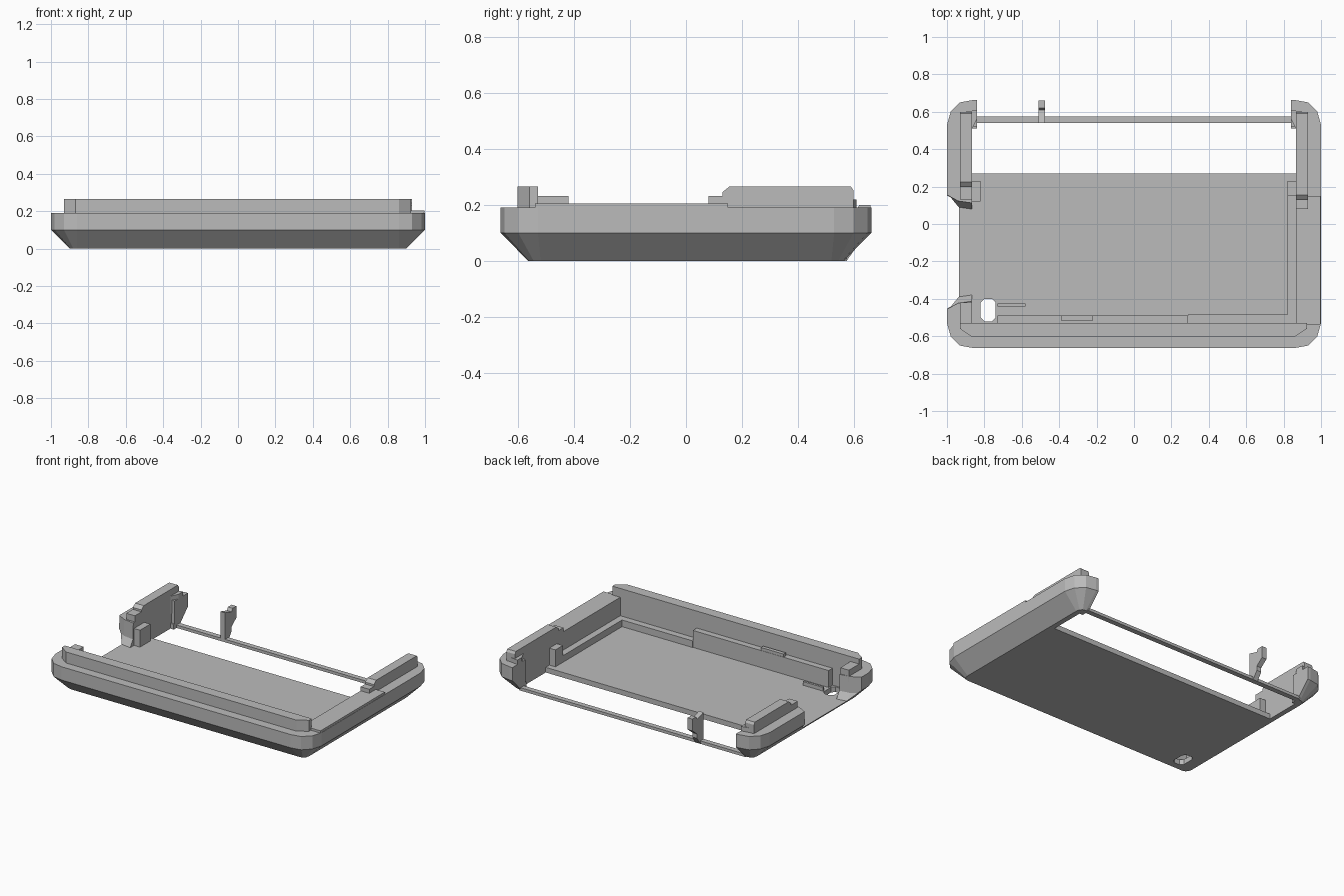
import bpy, bmesh
from mathutils import Vector

if "Cube" in bpy.data.objects:
    bpy.data.objects.remove(bpy.data.objects["Cube"])

grey = bpy.data.materials.new("plain grey")
grey.use_nodes = True
colour = (0.5, 0.5, 0.5, 1)
grey.diffuse_color = colour
grey.node_tree.nodes["Principled BSDF"].inputs["Base Color"].default_value = colour


def loft(name, rings):
    """Join closed rings of equal length and cap both ends."""
    bm = bmesh.new()
    loops = [[bm.verts.new(p) for p in ring] for ring in rings]
    n = len(loops[0])
    for a, b in zip(loops, loops[1:]):
        for i in range(n):
            j = (i + 1) % n
            bm.faces.new((a[i], a[j], b[j], b[i]))
    bm.faces.new(loops[0])
    bm.faces.new(loops[-1])
    bmesh.ops.recalc_face_normals(bm, faces=bm.faces)
    mesh = bpy.data.meshes.new(name)
    bm.to_mesh(mesh)
    bm.free()
    mesh.materials.append(grey)
    obj = bpy.data.objects.new(name, mesh)
    bpy.context.collection.objects.link(obj)
    return obj


def slab(name, outline, z0, z1):
    return loft(name, [[(x, y, z) for x, y in outline] for z in (z0, z1)])


def side_profile(name, outline, x0, x1):
    return loft(name, [[(x, y, z) for y, z in outline] for x in (x0, x1)])


def box(name, x0, x1, y0, y1, z0, z1):
    return slab(name, [(x0, y0), (x1, y0), (x1, y1), (x0, y1)], z0, z1)


def cut(obj, cutter):
    mod = obj.modifiers.new("cut", "BOOLEAN")
    mod.operation = "DIFFERENCE"
    mod.solver = "EXACT"
    mod.object = cutter
    bpy.context.view_layer.update()
    graph = bpy.context.evaluated_depsgraph_get()
    mesh = bpy.data.meshes.new_from_object(obj.evaluated_get(graph))
    obj.modifiers.clear()
    obj.data = mesh
    bpy.data.objects.remove(cutter)


def mirrored(corner):
    """Repeat the +x +y corner around the whole outline."""
    flip = corner[::-1]
    return (corner + [(-x, y) for x, y in flip]
            + [(-x, -y) for x, y in corner] + [(x, -y) for x, y in flip])


# Tray shell with sloped lower sides
rim = mirrored([(1, 0.53), (0.98, 0.6), (0.93, 0.65), (0.86, 0.663)])
base = mirrored([(0.9, 0.52), (0.895, 0.545), (0.88, 0.56), (0.86, 0.565)])
tray = loft("tray", [[(x, y, z) for x, y in ring]
                     for ring, z in ((base, 0), (rim, 0.1), (rim, 0.19))])
cut(tray, box("cavity", -0.865, 0.865, -0.53, 0.52, 0.035, 0.5))
cut(tray, box("back_opening", -0.865, 0.865, 0.27, 0.51, -0.1, 0.5))
cut(tray, box("back_gap", -0.84, 0.84, 0.5, 0.9, -0.1, 0.5))

# Flared cutout in the right wall
def flare(x, grow):
    return [(x, -0.37 - grow, 0.035), (x, 0.07 + grow, 0.035),
            (x, 0.1 + grow, 0.08), (x, 0.11 + grow, 0.5),
            (x, -0.41 - grow, 0.5), (x, -0.4 - grow, 0.08)]

cut(tray, loft("wall_cutter", [flare(-1.05, 0.08), flare(-0.94, 0.02), flare(-0.8, 0)]))

# Rounded hole in the floor
hole = [(-0.82, -0.5), (-0.8, -0.52), (-0.76, -0.52), (-0.74, -0.5),
        (-0.74, -0.42), (-0.76, -0.4), (-0.8, -0.4), (-0.82, -0.42)]
cut(tray, slab("hole_cutter", hole, -0.1, 0.2))

# Front lip with angled ends
slab("front_lip", [(-0.93, -0.53), (-0.93, -0.56), (-0.87, -0.602), (0.86, -0.602),
                   (0.925, -0.56), (0.925, -0.53)], 0.19, 0.265)

# Lips on the rear ends of the side walls
for name, s, start in (("left", 1, 0.13), ("right", -1, 0.2)):
    side_profile(name + "_rear_lip",
                 [(start, 0.19), (start, 0.245), (start + 0.025, 0.265),
                  (0.59, 0.265), (0.6, 0.25), (0.6, 0.19)], s * 0.865, s * 0.93)
    slab(name + "_corner_hook", [(s * 0.9, 0.5), (s * 0.9, 0.6), (s * 0.84, 0.61),
                                 (s * 0.84, 0.56), (s * 0.87, 0.5)], 0.1, 0.22)

# Raised wall top and catch on the left side
box("left_wall_cap", 0.865, 0.998, -0.54, 0.15, 0.188, 0.205)
box("left_catch", 0.865, 0.93, 0.08, 0.14, 0.2, 0.232)

# Stepped ends beside the cutout
box("cutout_front_step", -0.93, -0.865, -0.53, -0.42, 0.15, 0.232)
box("cutout_back_step", -0.93, -0.865, 0.13, 0.21, 0.15, 0.232)

# Inner ledges along the walls
box("front_ledge_low", 0.29, 0.82, -0.54, -0.485, 0.02, 0.08)
box("front_ledge_high", -0.73, 0.29, -0.54, -0.488, 0.02, 0.15)
box("front_clip", -0.39, -0.22, -0.49, -0.515, 0.15, 0.17)
box("front_rib", -0.73, -0.58, -0.44, -0.425, 0.02, 0.06)
box("left_ledge", 0.82, 0.87, -0.54, 0.23, 0.02, 0.08)
box("left_ledge_post", 0.82, 0.87, 0.15, 0.23, 0.02, 0.15)
box("right_ledge_post", -0.87, -0.82, 0.12, 0.23, 0.02, 0.15)

# Rear cross bar and its hooked post
box("rear_bar", -0.85, 0.85, 0.54, 0.575, 0, 0.02)
side_profile("rear_post", [(0.54, 0), (0.575, 0), (0.61, 0.05), (0.61, 0.08),
                           (0.66, 0.12), (0.66, 0.2), (0.62, 0.2), (0.61, 0.18),
                           (0.54, 0.2)], -0.51, -0.475)
